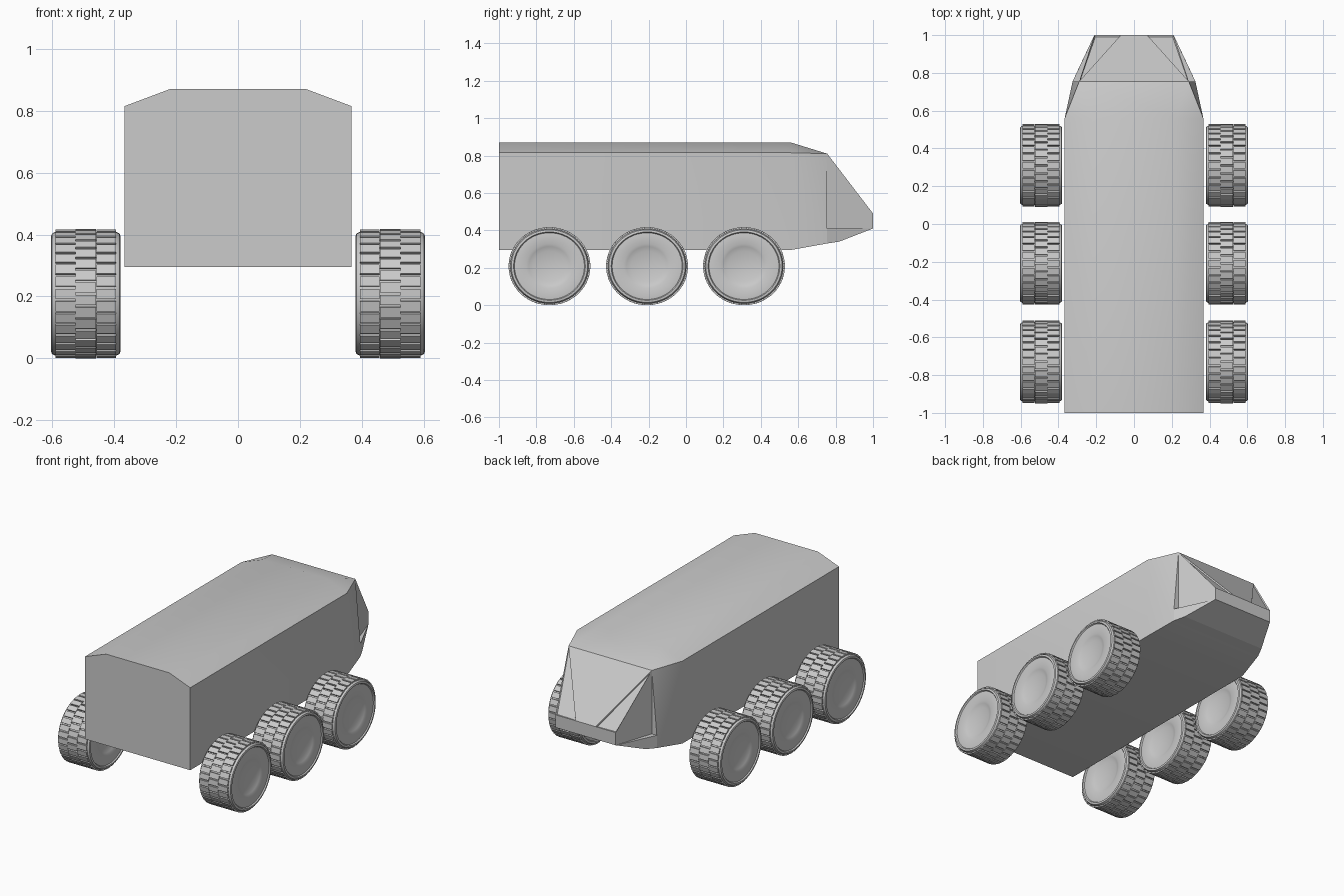
import bpy, bmesh, math
from mathutils import Matrix, Vector

if "Cube" in bpy.data.objects:
    bpy.data.objects.remove(bpy.data.objects["Cube"])


def finish(bm, name, angle=30, recalc=True):
    if recalc:
        bmesh.ops.recalc_face_normals(bm, faces=bm.faces[:])
    me = bpy.data.meshes.new(name)
    bm.to_mesh(me)
    bm.free()
    me.shade_smooth()
    me.set_sharp_from_angle(angle=math.radians(angle))
    return me


def place(name, me, loc=(0, 0, 0), scale=(1, 1, 1)):
    ob = bpy.data.objects.new(name, me)
    ob.location, ob.scale = loc, scale
    bpy.context.collection.objects.link(ob)
    return ob


def mirrored_hull(name, points, angle):
    bm = bmesh.new()
    for x, y, z in points:
        for s in (-1, 1):
            bm.verts.new((s * x, y, z))
    res = bmesh.ops.convex_hull(bm, input=bm.verts[:])
    loose = [v for v in bm.verts if not v.link_faces]
    bmesh.ops.delete(bm, geom=loose, context='VERTS')
    bmesh.ops.dissolve_limit(bm, angle_limit=0.01, verts=bm.verts[:], edges=bm.edges[:])
    place(name, finish(bm, name, angle))


# main hull with chamfered roof, tapering towards the nose
section = [(.367, .295), (.367, .815), (.22, .87)]
hull = [(x, y, z) for y in (-1, .56) for x, z in section]
hull += [(.325, .755, .33), (.325, .755, .41), (.29, .755, .81)]
mirrored_hull("main_hull", hull, 25)

# wedge under the cab
mirrored_hull("lower_nose", [(.325, .755, .33), (.325, .755, .41), (.295, .82, .34),
                             (.21, 1, .41)], 5)

# cab with sloping windscreen, recessed corner panels and side windows
bm = bmesh.new()
half = [(.29, .755, .81), (.07, 1, .49), (.21, 1, .49), (.21, 1, .41), (.29, .755, .41)]
R = [bm.verts.new(p) for p in half]
L = [bm.verts.new((-x, y, z)) for x, y, z in half]
bm.faces.new((R[0], L[0], L[1], R[1]))
bm.faces.new((R[1], L[1], L[2], L[3], R[3], R[2]))
bm.faces.new((R[3], L[3], L[4], R[4]))
bm.faces.new((R[4], L[4], L[0], R[0]))
corners = []
for S in (R, L):
    corners.append(bm.faces.new((S[0], S[1], S[2])))
    bm.faces.new((S[0], S[2], S[3]))
    bm.faces.new((S[0], S[3], S[4]))
bmesh.ops.recalc_face_normals(bm, faces=bm.faces[:])
bmesh.ops.inset_individual(bm, faces=corners, thickness=.008, depth=-.008)
place("cab", finish(bm, "cab", 5, recalc=False))

# tyre with dished wheel faces, turned around the x axis
bm = bmesh.new()
side = [(.088, 0), (.089, .085), (.098, .11), (.103, .125), (.105, .18), (.104, .187),
        (.111, .192), (.112, .197), (.109, .204), (.098, .210)]
profile = side + [(-x, r) for x, r in reversed(side)]
verts = [bm.verts.new((x, 0, r)) for x, r in profile]
edges = [bm.edges.new(p) for p in zip(verts, verts[1:])]
bmesh.ops.spin(bm, geom=verts + edges, cent=(0, 0, 0), axis=(1, 0, 0),
               angle=2 * math.pi, steps=48)
bmesh.ops.remove_doubles(bm, verts=bm.verts[:], dist=.0005)
tyre = finish(bm, "tyre", 35)

# three staggered rows of tread blocks
bm = bmesh.new()
COUNT = 32
step = 2 * math.pi / COUNT
for x, w, shift in ((-.066, .064, 0), (0, .066, .5), (.066, .064, 0)):
    for i in range(COUNT):
        m = (Matrix.Rotation((i + shift) * step, 4, 'X')
             @ Matrix.Translation((x, 0, .211))
             @ Matrix.Diagonal((w, .034, .015, 1)))
        bmesh.ops.create_cube(bm, size=1, matrix=m)
tread = finish(bm, "tread", 20)

# six wheels
for s, side_name in ((-1, "left"), (1, "right")):
    for y, row in ((-.73, "rear"), (-.208, "middle"), (.31, "front")):
        loc, sc = (s * .492, y, .2085), (1, 1, .953)
        place(f"{row}_{side_name}_tyre", tyre, loc, sc)
        place(f"{row}_{side_name}_tread", tread, loc, sc)
